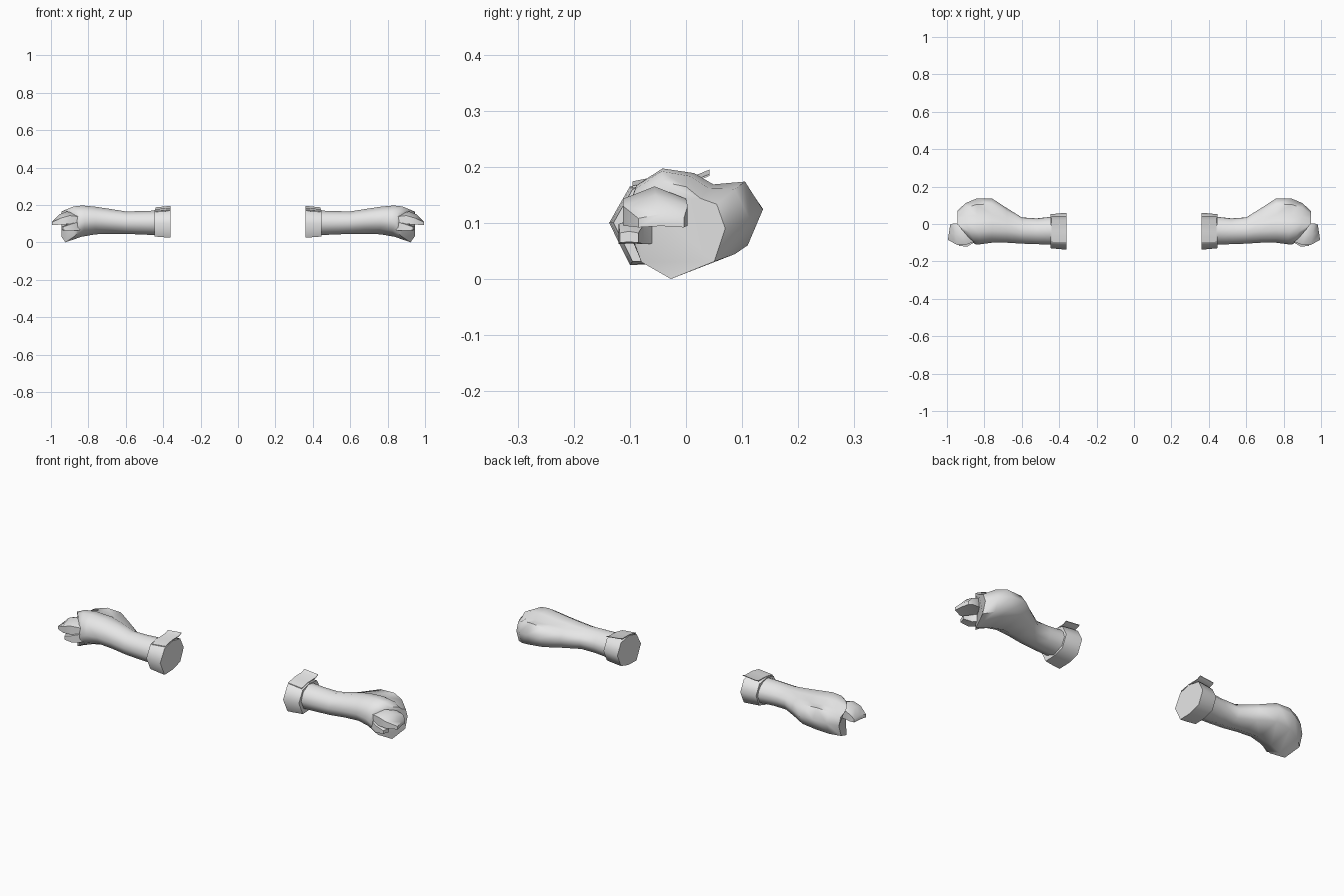
import bpy, bmesh, math

if "Cube" in bpy.data.objects:
    bpy.data.objects.remove(bpy.data.objects["Cube"])

cloth = bpy.data.materials.new("light_grey")
cloth.diffuse_color = (0.8, 0.8, 0.8, 1)
cloth.use_nodes = True
cloth.node_tree.nodes["Principled BSDF"].inputs["Base Color"].default_value = cloth.diffuse_color


def finish(name, bm, angle=60):
    """Turn a bmesh into a smooth-shaded object mirrored to the other arm."""
    bmesh.ops.recalc_face_normals(bm, faces=bm.faces)
    me = bpy.data.meshes.new(name)
    bm.to_mesh(me)
    bm.free()
    me.materials.append(cloth)
    ob = bpy.data.objects.new(name, me)
    bpy.context.collection.objects.link(ob)
    bpy.ops.object.select_all(action='DESELECT')
    ob.select_set(True)
    bpy.context.view_layer.objects.active = ob
    bpy.ops.object.shade_smooth_by_angle(angle=math.radians(angle))
    ob.modifiers.new("other_arm", 'MIRROR').use_mirror_merge = False


def loft(name, rings, angle=60):
    """Skin closed rings of points and cap both ends."""
    bm = bmesh.new()
    vs = [[bm.verts.new(p) for p in r] for r in rings]
    n = len(vs[0])
    for a, b in zip(vs, vs[1:]):
        for i in range(n):
            j = (i + 1) % n
            bm.faces.new((a[i], a[j], b[j], b[i]))
    bm.faces.new(vs[0])
    bm.faces.new(vs[-1])
    finish(name, bm, angle)


# Sleeve: unit sections (front to back, bottom to top), blended along the arm
TUBE = [(0, .5), (.12, .82), (.42, 1), (.68, .95), (.84, .83),
        (.95, .68), (1, .48), (.88, .18), (.5, 0), (.14, .15)]
BULGE = [(0, .5), (.08, .82), (.27, 1), (.5, .95), (.64, .83),
         (.87, .86), (1, .56), (.89, .18), (.36, 0), (.1, .2)]
# x, y front, y back, z bottom, z top, bulge amount, slant of the opening
STATIONS = [
    (.43, -.110, .040, .038, .170, 0, 0),
    (.52, -.108, .030, .042, .167, 0, 0),
    (.60, -.105, .035, .045, .165, .1, 0),
    (.68, -.100, .085, .045, .178, .6, 0),
    (.76, -.100, .137, .043, .190, 1, 0),
    (.84, -.108, .137, .030, .197, 1, .2),
    (.90, -.110, .112, .012, .192, .8, .5),
    (.945, -.100, .070, .000, .173, .5, .85),
]
rings = []
for x, yf, yb, zb, zt, b, s in STATIONS:
    ring = []
    for (u0, v0), (u1, v1) in zip(TUBE, BULGE):
        y = yf + (yb - yf) * (u0 + (u1 - u0) * b)
        z = zb + (zt - zb) * (v0 + (v1 - v0) * b)
        ring.append((x + s * min(y, 0), y, z))
    rings.append(ring)
loft("sleeve", rings)

# Cuff: short band, slightly wider at the inner end
CUFF = [(-.137, .10), (-.10, .165), (-.04, .180), (.03, .168),
        (.06, .11), (.03, .045), (-.03, .027), (-.10, .025)]
loft("cuff", [[(x, -.04 + (y + .04) * k, .103 + (z - .103) * k) for y, z in CUFF]
              for x, k in ((.36, 1), (.40, .97), (.447, .92))])

# Cuff flap: thin sheet lifting off the top toward the back
flap = [(-.095, .172), (-.04, .183), (.02, .184), (.042, .193),
        (.042, .190), (.02, .180), (-.04, .179), (-.095, .168)]
loft("cuff_flap", [[(x, y, z + d) for y, z in flap] for x, d in ((.36, .002), (.44, -.006))], 30)


def hand_ring(x0, x1, y0, y1, z, h, t):
    """Curved six-point section of a hand, arched by h and t thick."""
    m = (y0 + y1) / 2
    xm = (x0 + x1) / 2
    return [(x0, y0, z), (xm, m, z + h), (x1, y1, z),
            (x1, y1, z - t), (xm, m, z + h * .3 - t), (x0, y0, z - t)]


# Fingers held together, bending down to the tip
loft("fingers", [hand_ring(.83, .88, -.085, -.01, .135, .015, .045),
                 hand_ring(.90, .93, -.112, 0, .143, .022, .045),
                 hand_ring(.945, .965, -.112, .003, .130, .020, .035),
                 hand_ring(.995, .983, -.085, -.004, .108, .008, .016)], 50)

# Thumb, set below the fingers at the front
loft("thumb", [hand_ring(.84, .86, -.09, -.03, .110, .005, .045),
               hand_ring(.89, .90, -.120, -.075, .098, .005, .036),
               hand_ring(.935, .945, -.118, -.085, .082, .003, .017)], 50)
